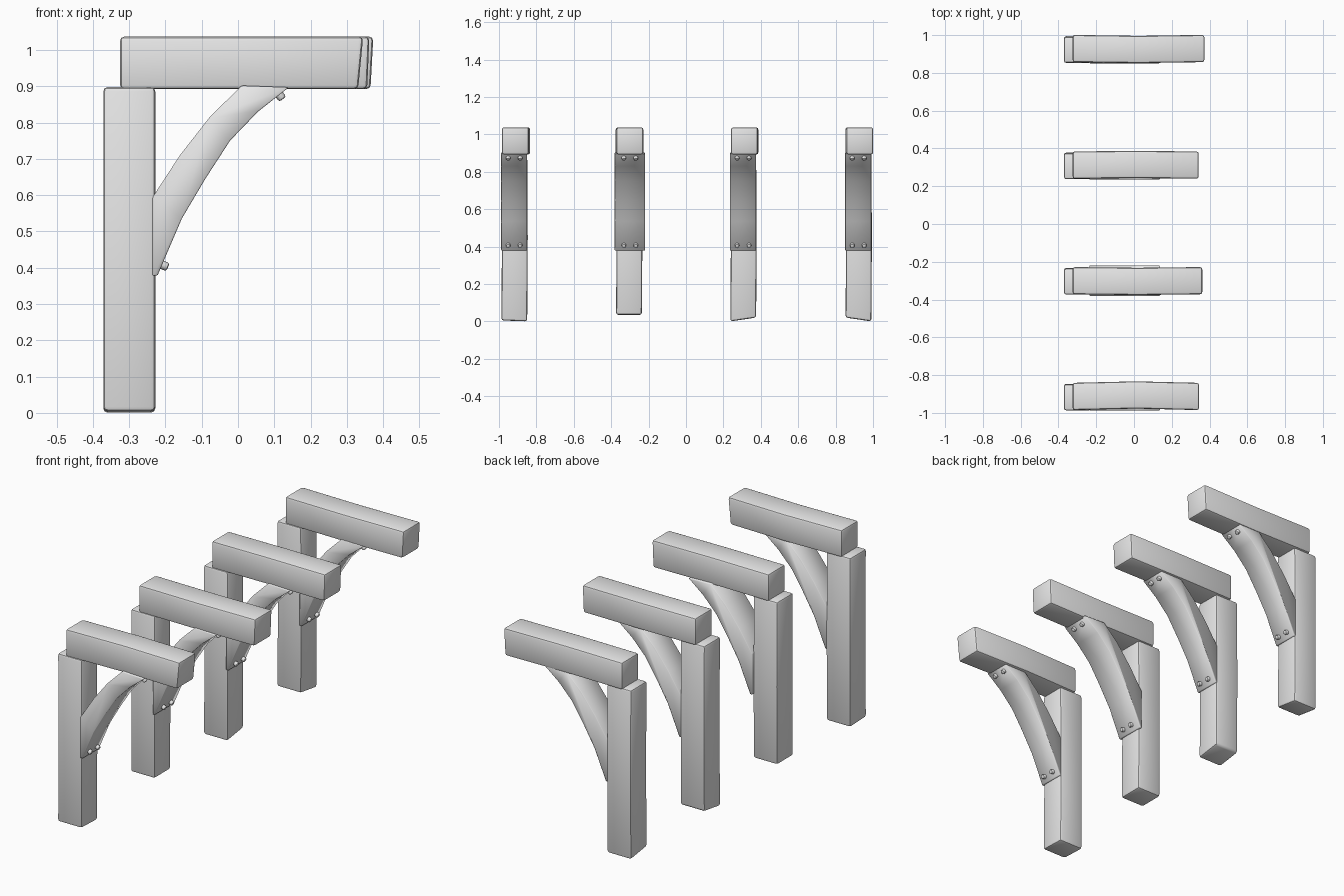
import bpy
import bmesh
import math
from mathutils import Vector

cube = bpy.data.objects.get("Cube")
if cube:
    bpy.data.objects.remove(cube, do_unlink=True)


def make_material(name, value):
    mat = bpy.data.materials.new(name)
    mat.use_nodes = True
    color = (value, value, value, 1.0)
    mat.diffuse_color = color
    mat.node_tree.nodes["Principled BSDF"].inputs["Base Color"].default_value = color
    return mat


GREY = make_material("plain_grey", 0.8)


def finish(bm, name, bevel=0.0, segments=2, sharp=40):
    """Round the hard edges and turn the mesh into a shaded object."""
    bmesh.ops.recalc_face_normals(bm, faces=bm.faces)
    if bevel:
        hard = [e for e in bm.edges if e.calc_face_angle(0) > math.radians(30)]
        bmesh.ops.bevel(bm, geom=hard, offset=bevel, segments=segments,
                        profile=0.5, affect="EDGES", clamp_overlap=True)
    mesh = bpy.data.meshes.new(name)
    bm.to_mesh(mesh)
    bm.free()
    mesh.materials.append(GREY)
    mesh.shade_smooth()
    mesh.set_sharp_from_angle(angle=math.radians(sharp))
    obj = bpy.data.objects.new(name, mesh)
    bpy.context.collection.objects.link(obj)
    return obj


def timber(name, low, high, axis, bow, shape):
    """Hewn timber: a box with a middle loop, a bow in y and shaped ends."""
    low, high = Vector(low), Vector(high)
    bm = bmesh.new()
    bmesh.ops.create_cube(bm, size=1)
    for v in bm.verts:
        v.co = Vector([(low[i] + high[i]) / 2 + v.co[i] * (high[i] - low[i])
                       for i in range(3)])
    normal = Vector([float(i == axis) for i in range(3)])
    bmesh.ops.bisect_plane(bm, geom=bm.verts[:] + bm.edges[:] + bm.faces[:],
                           plane_co=(low + high) / 2, plane_no=normal)
    mid = (low[axis] + high[axis]) / 2
    for v in bm.verts:
        if abs(v.co[axis] - mid) < 0.001:
            v.co.y += bow
        shape(v.co, low, high)
    return finish(bm, name, 0.012)


def brace(name, y0, y1):
    """Curved knee brace extruded from its side profile."""
    under = [(-0.222, 0.378), (-0.155, 0.535), (-0.09, 0.645),
             (-0.022, 0.75), (0.055, 0.83), (0.14, 0.897)]
    over = [(0.01, 0.902), (-0.078, 0.815), (-0.16, 0.71), (-0.235, 0.595)]
    bm = bmesh.new()
    points = under + over + [(-0.236, 0.378)]
    face = bm.faces.new([bm.verts.new((x, y0, z)) for x, z in points])
    grown = bmesh.ops.extrude_face_region(bm, geom=[face])["geom"]
    bmesh.ops.translate(bm, vec=(0, y1 - y0, 0),
                        verts=[g for g in grown if isinstance(g, bmesh.types.BMVert)])
    return finish(bm, name, 0.003, 1, 50)


def bolt(name, spot, direction):
    """Short round bolt head with a domed end."""
    turn = Vector(direction).to_track_quat("Z", "Y").to_matrix().to_4x4()
    bm = bmesh.new()
    bmesh.ops.create_cone(bm, cap_ends=True, segments=12, radius1=0.012,
                          radius2=0.012, depth=0.024)
    top = [e for e in bm.edges if all(v.co.z > 0 for v in e.verts)]
    bmesh.ops.bevel(bm, geom=top, offset=0.006, segments=2, profile=0.5,
                    affect="EDGES")
    bmesh.ops.transform(bm, matrix=turn, verts=bm.verts)
    bmesh.ops.translate(bm, vec=spot, verts=bm.verts)
    return finish(bm, name)


# One row per support: centre, beam centre, beam reach, brace half width,
# foot height at each side, beam bow, end slant
supports = [
    (-0.918, -0.913, 0.345, 0.069, (0.005, 0.0), 0.008, 0.014),
    (-0.305, -0.300, 0.362, 0.081, (0.035, 0.035), -0.004, 0.006),
    (0.306, 0.312, 0.343, 0.070, (0.0, 0.02), 0.003, 0.006),
    (0.922, 0.929, 0.373, 0.070, (0.02, 0.0), -0.005, 0.008),
]

for n, (y, beam_y, reach, half, feet, bow, slant) in enumerate(supports, 1):
    def shape_post(co, low, high):
        if co.z < 0.1:
            co.z = feet[0] if co.y < y else feet[1]

    def shape_beam(co, low, high):
        if co.x > 0.2 and co.z < 0.95:
            co.x -= slant

    timber(f"post_{n}", (-0.371, y - 0.069, 0), (-0.228, y + 0.069, 0.898),
           2, 0.003, shape_post)
    timber(f"beam_{n}", (-0.325, beam_y - 0.072, 0.892), (reach, beam_y + 0.072, 1.037),
           0, bow, shape_beam)

    # Knee brace and its two pairs of bolts
    centre = y + (0.005 if n == 2 else -0.001)
    brace(f"brace_{n}", centre - half, centre + half)
    for side in (-1, 1):
        label = f"{n}_{'front' if side < 0 else 'back'}"
        across = centre + side * 0.032
        bolt(f"lower_bolt_{label}", (-0.204, across, 0.406), (0.92, 0, -0.39))
        bolt(f"upper_bolt_{label}", (0.116, across, 0.874), (0.62, 0, -0.78))
